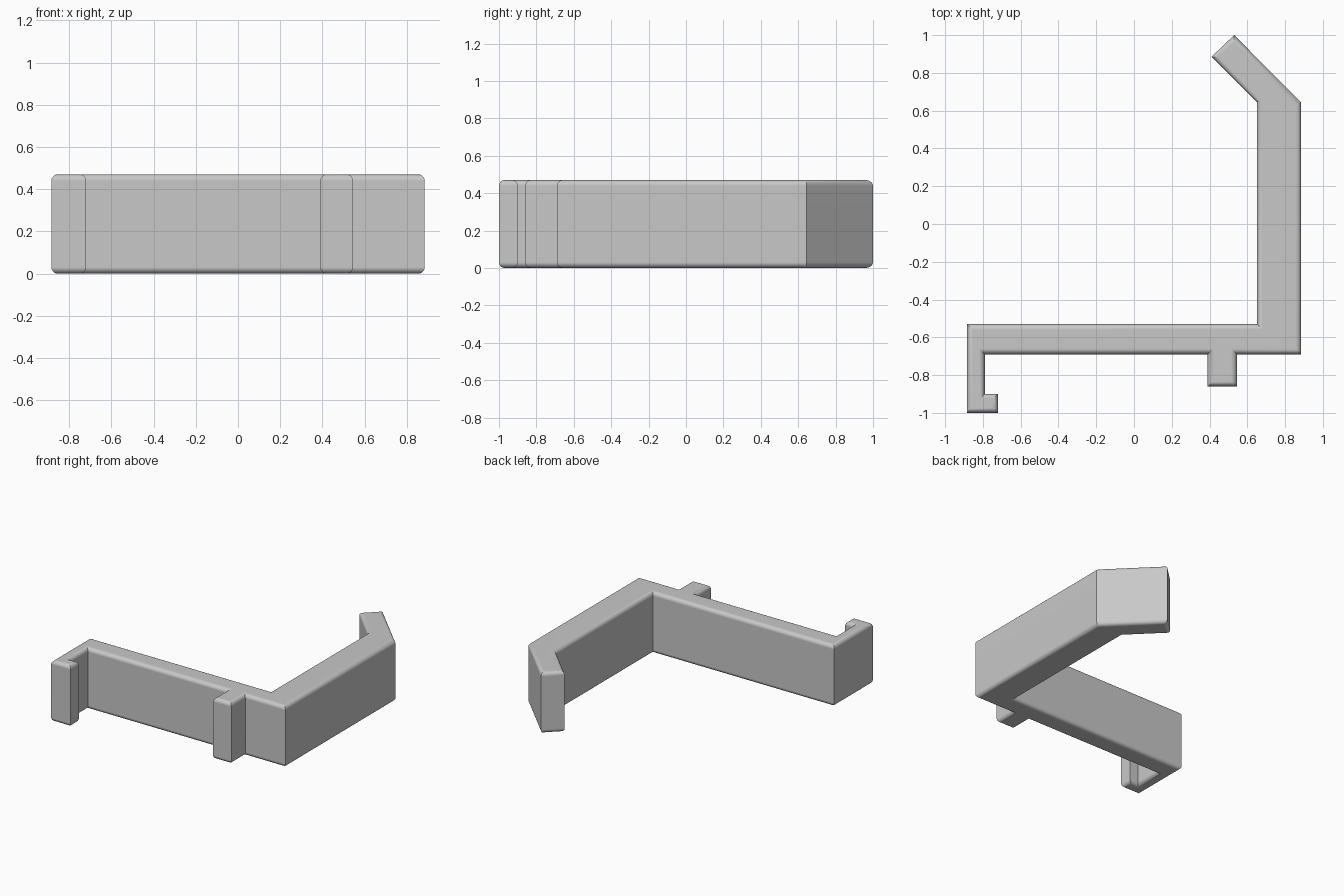
import bpy
import bmesh
import math

cube = bpy.data.objects.get("Cube")
if cube:
    bpy.data.objects.remove(cube, do_unlink=True)

HEIGHT = 0.47
ROUND = 0.03

# Plain grey plastic
grey = bpy.data.materials.new("grey_plastic")
grey.use_nodes = True
colour = (0.58, 0.58, 0.58, 1)
grey.diffuse_color = colour
grey.node_tree.nodes["Principled BSDF"].inputs["Base Color"].default_value = colour

# Outline of the bracket: hook, long bar, stub, upright arm and bent tip
outline = [
    (-0.885, -1), (-0.72, -1), (-0.72, -0.9), (-0.79, -0.9), (-0.79, -0.69),
    (0.39, -0.69), (0.39, -0.86), (0.545, -0.86), (0.545, -0.69),
    (0.885, -0.69), (0.885, 0.645), (0.53, 1), (0.41, 0.885),
    (0.65, 0.645), (0.65, -0.53), (-0.885, -0.53),
]

# Extrude the outline upwards
bm = bmesh.new()
base = bm.faces.new([bm.verts.new((x, y, 0)) for x, y in outline])
top = bmesh.ops.extrude_face_region(bm, geom=[base], use_keep_orig=True)
bmesh.ops.translate(bm, vec=(0, 0, HEIGHT),
                    verts=[v for v in top["geom"] if isinstance(v, bmesh.types.BMVert)])
bmesh.ops.recalc_face_normals(bm, faces=bm.faces)

# Round the top and bottom rims, keeping the upright corners sharp
rims = [e for e in bm.edges if abs(e.verts[0].co.z - e.verts[1].co.z) < 0.01]
bmesh.ops.bevel(bm, geom=rims, offset=ROUND, offset_type='OFFSET',
                segments=5, profile=0.5, affect='EDGES')
bmesh.ops.recalc_face_normals(bm, faces=bm.faces)

mesh = bpy.data.meshes.new("bracket")
bm.to_mesh(mesh)
bm.free()
mesh.materials.append(grey)
bracket = bpy.data.objects.new("bracket", mesh)
bpy.context.collection.objects.link(bracket)

# Smooth rims, flat walls
bpy.ops.object.select_all(action='DESELECT')
bracket.select_set(True)
bpy.context.view_layer.objects.active = bracket
bpy.ops.object.shade_smooth_by_angle(angle=math.radians(30))
normals = bracket.modifiers.new("flat_walls", 'WEIGHTED_NORMAL')
normals.keep_sharp = True
